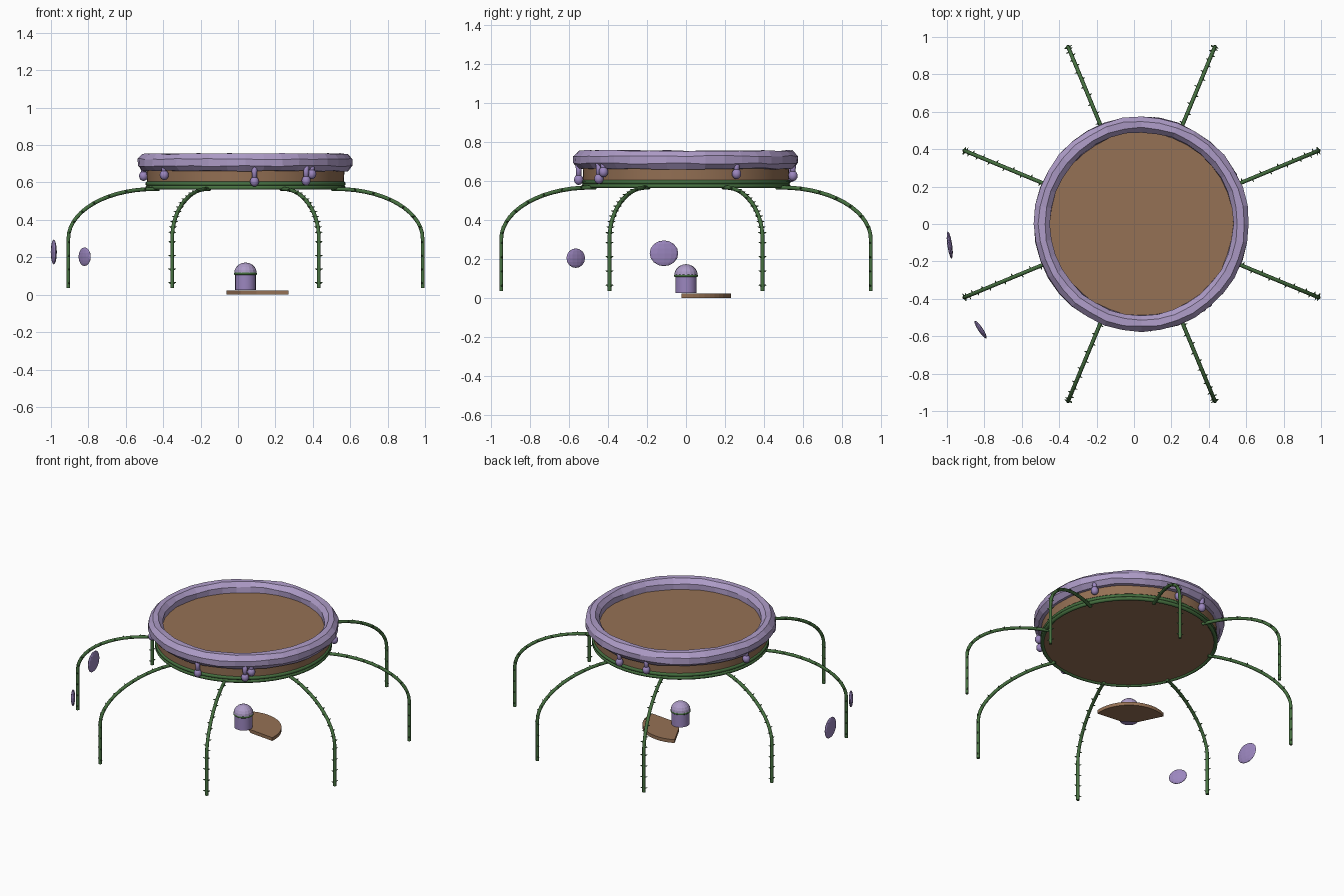
import bpy, bmesh, random
from math import sin, cos, pi, radians
from mathutils import Vector, Matrix

if "Cube" in bpy.data.objects:
    bpy.data.objects.remove(bpy.data.objects["Cube"])
random.seed(4)
CX = 0.04  # axis of the round table


def material(name, rgb):
    m = bpy.data.materials.new(name)
    m.use_nodes = True
    m.diffuse_color = (*rgb, 1)
    m.node_tree.nodes["Principled BSDF"].inputs["Base Color"].default_value = (*rgb, 1)
    return m


BROWN = material("warm brown", (0.30, 0.165, 0.09))
GREEN = material("vine green", (0.06, 0.16, 0.05))
LAVENDER = material("pale lavender", (0.42, 0.33, 0.57))
PURPLE = material("soft purple", (0.33, 0.24, 0.52))


def add(name, bm, mat, smooth=False, at=(CX, 0, 0)):
    bmesh.ops.recalc_face_normals(bm, faces=bm.faces)
    me = bpy.data.meshes.new(name)
    bm.to_mesh(me)
    bm.free()
    ob = bpy.data.objects.new(name, me)
    ob.location = at
    me.materials.append(mat)
    bpy.context.collection.objects.link(ob)
    for p in me.polygons:
        p.use_smooth = smooth
    return ob


def cone(bm, r1, r2, z1, z2, sides=24, place=Matrix()):
    bmesh.ops.create_cone(bm, cap_ends=True, segments=sides, radius1=r1, radius2=r2,
                          depth=z2 - z1,
                          matrix=place @ Matrix.Translation((0, 0, (z1 + z2) / 2)))


def ball(bm, size, center, u=12, v=8):
    m = Matrix.Translation(center) @ Matrix.Diagonal((*size, 1))
    bmesh.ops.create_uvsphere(bm, u_segments=u, v_segments=v, radius=1, matrix=m)


def torus(bm, R, rx, rz, z, major, minor, wobble=0):
    rings = []
    for i in range(major):
        a = 2 * pi * i / major
        ring = []
        for j in range(minor):
            b = 2 * pi * (j + 0.5) / minor
            jr, jz = (random.uniform(-wobble, wobble) for _ in range(2))
            r = R + rx * cos(b) + jr
            ring.append(bm.verts.new((r * cos(a), r * sin(a), z + rz * sin(b) + jz)))
        rings.append(ring)
    for i in range(major):
        p, q = rings[i], rings[(i + 1) % major]
        for j in range(minor):
            k = (j + 1) % minor
            bm.faces.new((p[j], q[j], q[k], p[k]))


# Round table body
bm = bmesh.new()
cone(bm, 0.525, 0.53, 0.57, 0.69, 64)
add("table_body", bm, BROWN)

# Lumpy rim
bm = bmesh.new()
torus(bm, 0.532, 0.046, 0.05, 0.707, 36, 8, 0.0035)
add("lumpy_rim", bm, LAVENDER)

# Twin vine bands round the base
for i, z in enumerate((0.573, 0.593)):
    bm = bmesh.new()
    torus(bm, 0.524, 0.012, 0.012, z, 64, 8)
    add(f"vine_band_{i + 1}", bm, GREEN, True)

# Drips hanging from the rim: angle in degrees, height of the bead
drips = [(-85, 0.605), (-54, 0.61), (-50, 0.645), (28, 0.635),
         (83, 0.625), (103, 0.62), (171, 0.635), (218, 0.64)]
for i, (deg, z) in enumerate(drips):
    x, y = 0.552 * cos(radians(deg)), 0.552 * sin(radians(deg))
    bm = bmesh.new()
    cone(bm, 0.012, 0.017, z, 0.7, 8, Matrix.Translation((x, y, 0)))
    ball(bm, (0.024, 0.024, 0.027), (x, y, z))
    add(f"drip_{i + 1}", bm, PURPLE, True)

# Arched vine legs with thorns
path = [(0.53 + 0.495 * sin(t), 0.3 + 0.265 * cos(t))
        for t in (pi / 2 * k / 14 for k in range(15))]
path = [(0.5, 0.565)] + path + [(1.025, 0.035)]
for n in range(8):
    a = radians(22.5 + 45 * n)
    out, side = Vector((cos(a), sin(a), 0)), Vector((-sin(a), cos(a), 0))

    def spot(r, z):
        return out * r + Vector((0, 0, z))

    cu = bpy.data.curves.new(f"vine_leg_{n + 1}", "CURVE")
    cu.dimensions = "3D"
    cu.bevel_depth = 0.0105
    cu.bevel_resolution = 2
    cu.use_fill_caps = True
    sp = cu.splines.new("POLY")
    sp.points.add(len(path) - 1)
    for p, (r, z) in zip(sp.points, path):
        p.co = (*spot(r, z), 1)
    cu.materials.append(GREEN)
    leg = bpy.data.objects.new(cu.name, cu)
    leg.location = (CX, 0, 0)
    bpy.context.collection.objects.link(leg)

    bm = bmesh.new()
    thorns = [(spot(1.025, 0.06 + 0.073 * k), s) for k in range(4) for s in (1, -1)]
    thorns += [(spot(*path[k]), (-1) ** k) for k in range(2, 15)]
    for pos, s in thorns:
        d = side * s + Vector((0, 0, 0.25))
        turn = d.to_track_quat("Z", "Y").to_matrix().to_4x4()
        cone(bm, 0.008, 0.001, 0, 0.023, 6, Matrix.Translation(pos) @ turn)
    add(f"leg_thorns_{n + 1}", bm, GREEN)

# Small domed post
bm = bmesh.new()
cone(bm, 0.055, 0.055, 0.024, 0.118)
ob = add("post_stem", bm, PURPLE)
bm = bmesh.new()
ball(bm, (0.06, 0.06, 0.056), (0, 0, 0.116), 16, 10)
low = [v for v in bm.verts if v.co.z < 0.11]
bmesh.ops.delete(bm, geom=low, context="VERTS")
add("post_dome", bm, LAVENDER)
bm = bmesh.new()
torus(bm, 0.055, 0.007, 0.007, 0.113, 24, 8)
add("post_band", bm, GREEN, True)

# Fan-shaped step beside the post
bm = bmesh.new()
arc = [radians(55 - 61 + 122 * k / 16) for k in range(17)]
outline = [(0.23 * cos(t), 0.23 * sin(t), 0) for t in arc]
outline += [(0.06 * cos(t), 0.06 * sin(t), 0) for t in (arc[-1], arc[0])]
face = bm.faces.new([bm.verts.new(c) for c in outline])
ext = bmesh.ops.extrude_face_region(bm, geom=[face])
bmesh.ops.translate(bm, vec=(0, 0, 0.022),
                    verts=[g for g in ext["geom"] if isinstance(g, bmesh.types.BMVert)])
add("fan_step", bm, BROWN)

# Floating flattened discs
for i, (pos, deg, w, h) in enumerate([((-0.82, -0.565, 0.203), 33.5, 0.057, 0.05),
                                      ((-0.985, -0.113, 0.228), 8, 0.074, 0.066)]):
    bm = bmesh.new()
    ball(bm, (0.013, w, h), (0, 0, 0), 12, 8)
    ob = add(f"floating_disc_{i + 1}", bm, PURPLE, False, pos)
    ob.rotation_euler.z = radians(deg)

# Smooth the round body and post while keeping crisp edges
bpy.ops.object.select_all(action="DESELECT")
for name in ("table_body", "post_stem"):
    ob = bpy.data.objects[name]
    ob.select_set(True)
    bpy.context.view_layer.objects.active = ob
bpy.ops.object.shade_smooth_by_angle()
